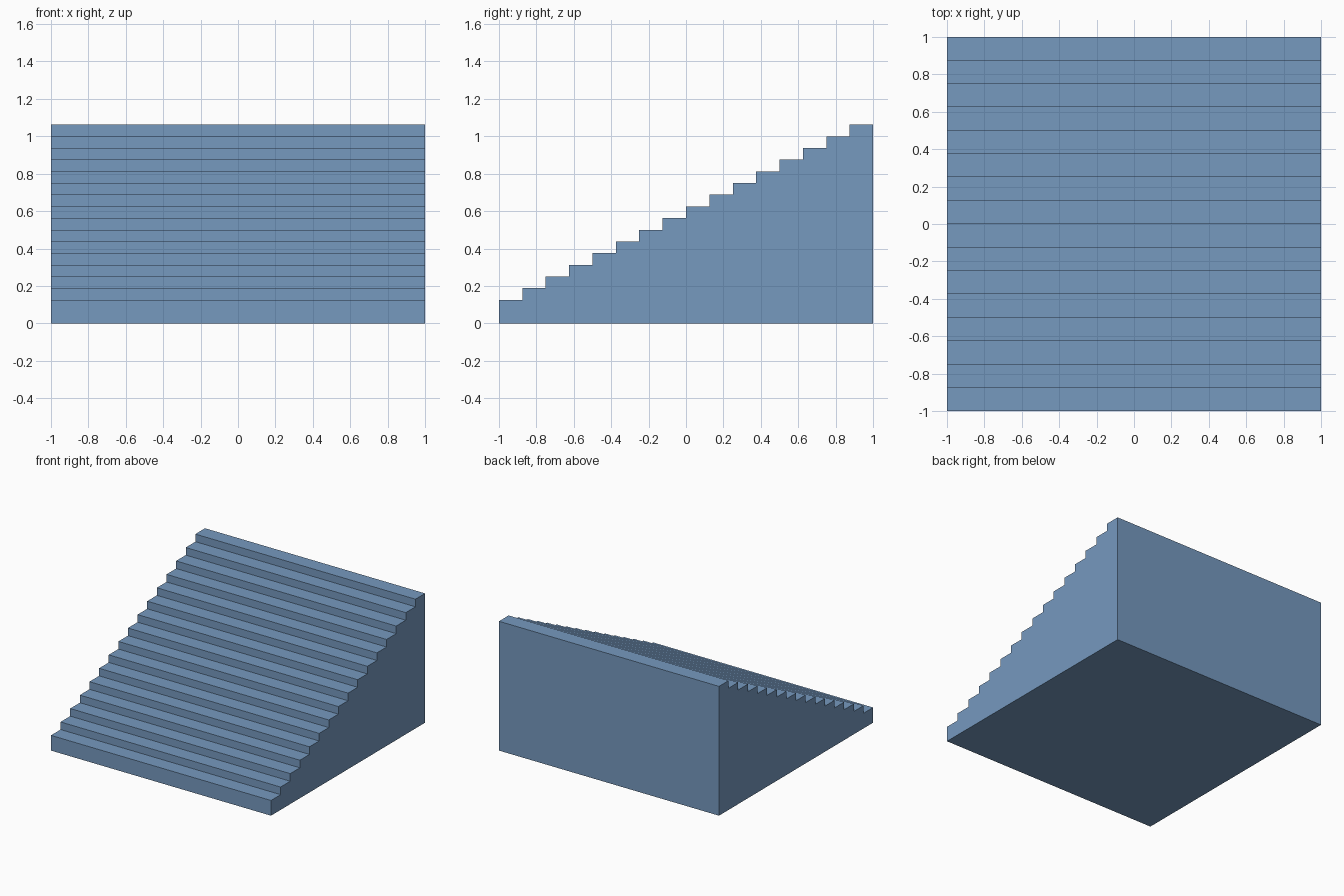
import bpy
import bmesh

cube = bpy.data.objects.get("Cube")
if cube:
    bpy.data.objects.remove(cube, do_unlink=True)

STEPS = 16
TREAD = 2.0 / STEPS      # depth of each step
RISER = 0.0625           # rise between steps
BASE = 0.125             # height of the lowest step

# Single blue colour
blue = bpy.data.materials.new("steel blue")
blue.use_nodes = True
colour = (0.181, 0.319, 0.521, 1.0)
blue.diffuse_color = colour
blue.node_tree.nodes["Principled BSDF"].inputs["Base Color"].default_value = colour

# Side profile (y, z): floor, then up the steps from front to back
profile = [(1.0, 0.0), (-1.0, 0.0)]
for i in range(STEPS):
    y, z = -1.0 + i * TREAD, BASE + i * RISER
    profile += [(y, z), (y + TREAD, z)]

# Extrude the profile across the full width into a closed solid
bm = bmesh.new()
side = bm.faces.new([bm.verts.new((-1.0, y, z)) for y, z in profile])
result = bmesh.ops.extrude_face_region(bm, geom=[side], use_keep_orig=True)
moved = [g for g in result["geom"] if isinstance(g, bmesh.types.BMVert)]
bmesh.ops.translate(bm, verts=moved, vec=(2.0, 0.0, 0.0))
bmesh.ops.recalc_face_normals(bm, faces=bm.faces)

mesh = bpy.data.meshes.new("staircase")
bm.to_mesh(mesh)
bm.free()
mesh.materials.append(blue)
stairs = bpy.data.objects.new("staircase", mesh)
bpy.context.collection.objects.link(stairs)
